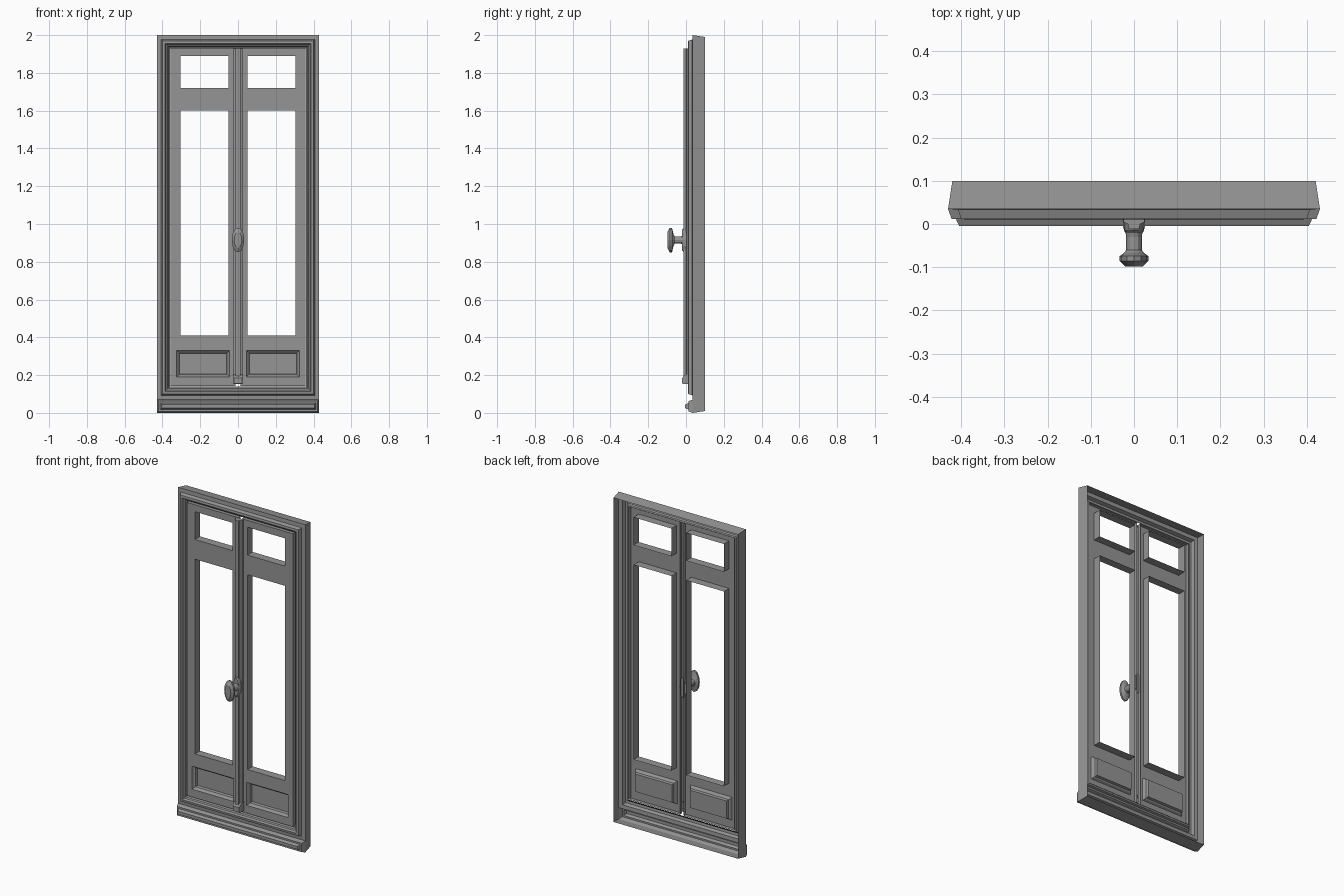
import bpy, bmesh, math

cube = bpy.data.objects.get("Cube")
if cube:
    bpy.data.objects.remove(cube, do_unlink=True)

grey = bpy.data.materials.new("painted grey")
grey.use_nodes = True
grey.diffuse_color = (0.3, 0.3, 0.3, 1)
grey.node_tree.nodes["Principled BSDF"].inputs["Base Color"].default_value = (0.3, 0.3, 0.3, 1)


def finish(name, bm):
    mesh = bpy.data.meshes.new(name)
    bm.to_mesh(mesh)
    bm.free()
    mesh.materials.append(grey)
    obj = bpy.data.objects.new(name, mesh)
    bpy.context.collection.objects.link(obj)
    return obj


def loft(bm, loops, cap_front=False, cap_back=False):
    """Skin a run of closed loops, listed from back to front."""
    rings = [[bm.verts.new(p) for p in loop] for loop in loops]
    n = len(rings[0])
    for a, b in zip(rings, rings[1:]):
        for i in range(n):
            j = (i + 1) % n
            bm.faces.new((a[i], a[j], b[j], b[i]))
    if cap_front:
        bm.faces.new(rings[-1])
    if cap_back:
        bm.faces.new(rings[0][::-1])


def rect(x0, x1, z0, z1, y, inset=0.0):
    x0, x1, z0, z1 = x0 + inset, x1 - inset, z0 + inset, z1 - inset
    return [(x0, y, z0), (x1, y, z0), (x1, y, z1), (x0, y, z1)]


def oval(rx, rz, y, z, sides=12):
    turn = [math.tau * i / sides for i in range(sides)]
    return [(rx * math.cos(t), y, z + rz * math.sin(t)) for t in turn]


W, H = 0.43, 2.0

# Outer casing, open at the back
bm = bmesh.new()
loft(bm, [rect(-W, W, 0, H, 0.10, 0.01), rect(-W, W, 0, H, 0.035)])
finish("casing_wall", bm)

# Stepped moulding around the opening
bm = bmesh.new()
steps = [(0, 0.035), (0.023, 0.033), (0.03, 0.012), (0.044, 0.01), (0.05, 0.022),
         (0.058, 0.026), (0.062, 0.038), (0.07, 0.042)]
loft(bm, [rect(-W, W, 0.07, H, y, d) for d, y in steps])
finish("frame_moulding", bm)

# Sill with a raised strip
bm = bmesh.new()
loft(bm, [rect(-W, W, 0, 0.07, 0.035), rect(-W, W, 0, 0.07, 0.012, 0.008),
          rect(-W, W, 0, 0.07, 0.012, 0.018), rect(-W, W, 0, 0.07, -0.005, 0.026)],
     cap_front=True)
finish("sill", bm)

# Two sashes: flat face with two openings and a sunken panel each
FACE, BACK = 0.02, 0.07
SX0, SX1, SZ0, SZ1 = 0.012, 0.358, 0.142, 1.932
openings = [(0.05, 0.305, 0.41, 1.60), (0.05, 0.305, 1.72, 1.89)]
panel = (0.045, 0.325, 0.19, 0.33)


def build_sash(name, side):
    bm = bmesh.new()
    holes = openings + [panel]
    xs = sorted({SX0, SX1} | {v for h in holes for v in h[:2]})
    zs = sorted({SZ0, SZ1} | {v for h in holes for v in h[2:]})
    # Face cells that do not fall in a hole
    for x0, x1 in zip(xs, xs[1:]):
        for z0, z1 in zip(zs, zs[1:]):
            cx, cz = (x0 + x1) / 2, (z0 + z1) / 2
            if not any(h[0] < cx < h[1] and h[2] < cz < h[3] for h in holes):
                bm.faces.new([bm.verts.new(p) for p in rect(x0, x1, z0, z1, FACE)])
    # Edge return, opening reveals and panel
    loft(bm, [rect(SX0, SX1, SZ0, SZ1, 0.042), rect(SX0, SX1, SZ0, SZ1, FACE)])
    for h in openings:
        loft(bm, [rect(*h, FACE), rect(*h, BACK)])
    loft(bm, [rect(*panel, FACE), rect(*panel, FACE + 0.012, 0.006),
              rect(*panel, FACE + 0.016, 0.012), rect(*panel, FACE + 0.03, 0.016)],
         cap_front=True)
    bmesh.ops.remove_doubles(bm, verts=bm.verts, dist=0.0001)
    for v in bm.verts:
        v.co.x *= side
    if side < 0:
        bmesh.ops.reverse_faces(bm, faces=bm.faces)
    finish(name, bm)


build_sash("left_sash", 1)
build_sash("right_sash", -1)

# Centre cover strip, with a flared foot
bm = bmesh.new()
loft(bm, [rect(-w, w, 0.16, 1.93, y)
          for w, y in ((0.024, 0.02), (0.024, 0.004), (0.014, 0.0), (0.012, -0.012))],
     cap_front=True)
finish("centre_strip", bm)

bm = bmesh.new()
loft(bm, [rect(-0.025, 0.025, 0.152, 0.21, 0.02), rect(-0.025, 0.025, 0.152, 0.20, -0.008),
          rect(-0.021, 0.021, 0.155, 0.185, -0.02)], cap_front=True)
finish("strip_foot", bm)

# Handle: backplate, stem and oval knob
KZ = 0.915
bm = bmesh.new()
loft(bm, [oval(rx, rz, y, KZ) for rx, rz, y in
          ((0.022, 0.062, 0.03), (0.022, 0.062, -0.014), (0.018, 0.055, -0.02))],
     cap_front=True, cap_back=True)
finish("handle_plate", bm)

bm = bmesh.new()
loft(bm, [oval(rx, rz, y, KZ) for rx, rz, y in
          ((0.02, 0.022, -0.018), (0.018, 0.019, -0.03), (0.018, 0.019, -0.06),
           (0.022, 0.03, -0.066), (0.033, 0.065, -0.074), (0.033, 0.065, -0.086),
           (0.02, 0.042, -0.098))], cap_front=True)
finish("handle_knob", bm)
